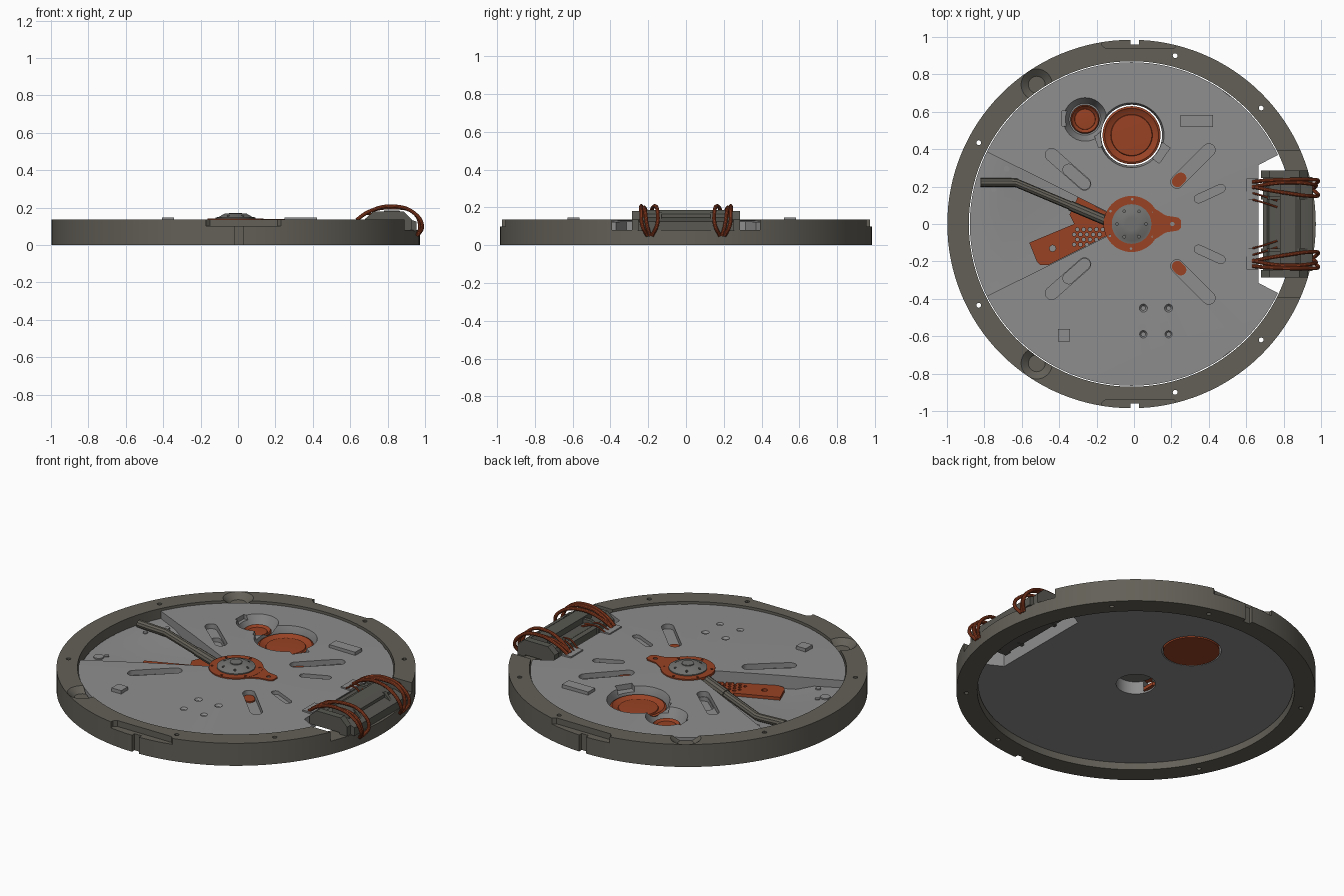
import bpy, bmesh, math
from mathutils import Vector

if "Cube" in bpy.data.objects:
    bpy.data.objects.remove(bpy.data.objects["Cube"])

CX = -0.013  # centre of the round body


def material(name, rgb):
    m = bpy.data.materials.new(name)
    m.diffuse_color = (*rgb, 1)
    m.use_nodes = True
    m.node_tree.nodes["Principled BSDF"].inputs["Base Color"].default_value = m.diffuse_color
    return m


OLIVE = material("dark olive grey", (0.125, 0.117, 0.096))
GREY = material("plate grey", (0.27, 0.27, 0.27))
ORANGE = material("burnt orange", (0.32, 0.055, 0.018))
DARK = material("housing dark grey", (0.10, 0.098, 0.085))
HUB = material("hub grey", (0.17, 0.17, 0.165))


def finish(name, bm, mat):
    bmesh.ops.remove_doubles(bm, verts=bm.verts, dist=1e-5)
    bmesh.ops.recalc_face_normals(bm, faces=bm.faces)
    me = bpy.data.meshes.new(name)
    bm.to_mesh(me)
    bm.free()
    me.materials.append(mat)
    ob = bpy.data.objects.new(name, me)
    bpy.context.collection.objects.link(ob)
    return ob


def lathe(name, prof, mat=GREY, c=(CX, 0), n=64, a0=0, a1=360):
    """Sweep a closed (r, z) profile about a vertical axis, fully or as a sector."""
    bm = bmesh.new()
    full = a1 - a0 == 360
    rings = []
    for i in range(n if full else n + 1):
        a = math.radians(a0 + (a1 - a0) * i / n)
        rings.append([bm.verts.new((c[0] + r * math.cos(a), c[1] + r * math.sin(a), z)) for r, z in prof])
    m = len(prof)
    for i in range(n):
        p, q = rings[i], rings[(i + 1) % len(rings)]
        for j in range(m):
            bm.faces.new((p[j], q[j], q[(j + 1) % m], p[(j + 1) % m]))
    if not full:
        bm.faces.new(rings[0])
        bm.faces.new(rings[-1])
    return finish(name, bm, mat)


def prism(name, pts, z0, z1, mat=GREY):
    bm = bmesh.new()
    f = bm.faces.new([bm.verts.new((x, y, z0)) for x, y in pts])
    r = bmesh.ops.extrude_face_region(bm, geom=[f])
    bmesh.ops.translate(bm, vec=(0, 0, z1 - z0), verts=[v for v in r["geom"] if isinstance(v, bmesh.types.BMVert)])
    return finish(name, bm, mat)


def side_prism(name, prof, y0, y1, mat):
    """Extrude an (x, z) profile along y."""
    bm = bmesh.new()
    f = bm.faces.new([bm.verts.new((x, y0, z)) for x, z in prof])
    r = bmesh.ops.extrude_face_region(bm, geom=[f])
    bmesh.ops.translate(bm, vec=(0, y1 - y0, 0), verts=[v for v in r["geom"] if isinstance(v, bmesh.types.BMVert)])
    return finish(name, bm, mat)


def rect(x, y, w, h, deg=0):
    a = math.radians(deg)
    return [(x + u * w / 2 * math.cos(a) - v * h / 2 * math.sin(a), y + u * w / 2 * math.sin(a) + v * h / 2 * math.cos(a))
            for u, v in ((-1, -1), (1, -1), (1, 1), (-1, 1))]


def stadium(p, q, w, n=10):
    p, q = Vector(p), Vector(q)
    a = math.atan2(q.y - p.y, q.x - p.x)
    pts = []
    for c, s in ((q, a - math.pi / 2), (p, a + math.pi / 2)):
        pts += [(c.x + w / 2 * math.cos(s + math.pi * i / n), c.y + w / 2 * math.sin(s + math.pi * i / n)) for i in range(n + 1)]
    return pts


def disc(name, x, y, r, z0, z1, mat=GREY, n=24):
    return lathe(name, [(0, z0), (r, z0), (r, z1), (0, z1)], mat, (x, y), n)


def cut(ob, cutters):
    for c in cutters:
        c.hide_render = True
        m = ob.modifiers.new("cut", "BOOLEAN")
        m.object, m.operation, m.solver = c, "DIFFERENCE", "EXACT"
    bpy.context.view_layer.update()
    me = bpy.data.meshes.new_from_object(ob.evaluated_get(bpy.context.evaluated_depsgraph_get()))
    ob.modifiers.clear()
    ob.data = me
    for c in cutters:
        bpy.data.objects.remove(c)


def tube(name, pts, r, mat, kind="BEZIER"):
    cu = bpy.data.curves.new(name, "CURVE")
    cu.dimensions, cu.bevel_depth, cu.bevel_resolution, cu.use_fill_caps = "3D", r, 3, True
    s = cu.splines.new(kind)
    if kind == "BEZIER":
        s.bezier_points.add(len(pts) - 1)
        for b, p in zip(s.bezier_points, pts):
            b.co, b.handle_left_type, b.handle_right_type = p, "AUTO", "AUTO"
    else:
        s.points.add(len(pts) - 1)
        for b, p in zip(s.points, pts):
            b.co = (*p, 1)
    cu.materials.append(mat)
    ob = bpy.data.objects.new(name, cu)
    bpy.context.collection.objects.link(ob)


SIDES = (1, -1)

# outer ring with scoops, edge recesses, notches, bolt holes and housing gap
ring = lathe("outer_ring", [(0.87, 0), (0.985, 0), (0.985, 0.136), (0.87, 0.136)], OLIVE, n=128)
cs = [prism("c", [(0.70, -0.39), (1.1, -0.39), (1.1, 0.39), (0.70, 0.39)], 0.08, 0.2)]
for s in SIDES:
    cs.append(prism("c", [(-0.17, s * 1.1), (-0.17, s * 0.955), (-0.15, s * 0.937), (0.21, s * 0.937), (0.23, s * 0.955), (0.23, s * 1.1)], 0.1, 0.2))
    cs.append(prism("c", rect(0.003, s * 1.0, 0.046, 0.08), -0.1, 0.3))
    cs.append(lathe("c", [(0, 0.105), (0.045, 0.105), (0.085, 0.137), (0.085, 0.2), (0, 0.2)], c=(-0.52, s * 0.745), n=32))
    cs += [disc("c", x, s * y, 0.013, -0.1, 0.3, n=12) for x, y in ((0.22, 0.9), (0.68, 0.62), (-0.83, 0.435))]
cut(ring, cs)

# main plate, slightly domed
plate = lathe("main_plate", [(0.108, 0.04), (0.865, 0.04), (0.865, 0.123), (0.5, 0.131), (0.108, 0.134)], n=128)
cs = [lathe("c", [(0.05, 0.052), (0.60, 0.052), (0.70, 0.078), (0.9, 0.078), (0.9, 0.2), (0.05, 0.2)], n=24, a0=153.5, a1=206.5),
      prism("c", [(0.665, -0.315), (0.80, -0.385), (1, -0.385), (1, 0.385), (0.80, 0.385), (0.665, 0.315)], 0, 0.2),
      lathe("c", [(0, 0), (0.163, 0), (0.163, 0.09), (0.192, 0.2), (0, 0.2)], c=(CX, 0.475), n=48),
      lathe("c", [(0, 0.05), (0.085, 0.05), (0.125, 0.15), (0, 0.15)], c=(-0.262, 0.56), n=40),
      prism("c", rect(0.115, 0.40, 0.12, 0.10, -35), 0.1, 0.2),
      prism("c", rect(-0.165, 0.46, 0.08, 0.08, 20), 0.1, 0.2),
      prism("c", rect(-0.345, 0.565, 0.08, 0.08), 0.1, 0.2)]
for s in SIDES:
    cs.append(prism("c", stadium((-0.44, s * 0.37), (-0.265, s * 0.215), 0.068), 0.10, 0.2))
    cs.append(prism("c", stadium((-0.35, s * 0.29), (-0.265, s * 0.215), 0.060), 0.075, 0.2))
    cs.append(prism("c", stadium((0.23, s * 0.225), (0.40, s * 0.395), 0.068), 0.10, 0.2))
    cs.append(prism("c", stadium((0.345, s * 0.135), (0.465, s * 0.19), 0.045), 0.11, 0.2))
    cs.append(prism("c", rect(0.50, s * 0.715, 0.06, 0.035, -s * 40), 0.105, 0.2))
for x in (0.05, 0.185):
    for y in (-0.45, -0.59):
        cs.append(lathe("c", [(0, 0.118), (0.012, 0.118), (0.028, 0.14), (0, 0.14)], c=(x, y), n=20))
cut(plate, cs)

# small raised parts on the plate
prism("raised_bar", rect(0.335, 0.55, 0.175, 0.065), 0.12, 0.147)
prism("raised_block", rect(-0.375, -0.595, 0.065, 0.065), 0.12, 0.147)
for s in SIDES:
    prism("slot_insert", stadium((0.232, s * 0.227), (0.25, s * 0.245), 0.06), 0.09, 0.108, ORANGE)
    prism("cable_pad", rect(0.633, s * 0.185, 0.065, 0.115), 0.12, 0.136)
    disc("shelf_stud", -0.68, s * 0.295, 0.015, 0.07, 0.086, n=16)
    disc("shelf_stud_small", -0.75, s * 0.185, 0.014, 0.07, 0.084, n=16)
disc("shelf_cap", -0.775, -0.225, 0.028, 0.07, 0.086)


# round lenses with a stepped dish
def lens(name, x, y, r, z0, z1):
    lathe(name, [(0, z0), (r, z0), (r, z1), (r * 0.93, z1 + 0.006), (r * 0.88, z1), (r * 0.72, z1 - 0.01), (r * 0.70, z1 - 0.004), (0, z1)],
          ORANGE, (x, y), 48)


lens("large_lens", CX, 0.475, 0.155, 0.037, 0.088)
lens("small_lens", -0.262, 0.56, 0.077, 0.045, 0.078)

# hub: orange collar with tab, stepped cap on top
collar = lathe("hub_collar", [(0.09, 0.125), (0.15, 0.125), (0.15, 0.141), (0.09, 0.141)], ORANGE, n=48)
tab = prism("hub_tab", [(0.10, -0.09), (0.17, -0.045), (0.235, -0.035), (0.25, -0.02), (0.25, 0.02), (0.235, 0.035), (0.17, 0.045), (0.10, 0.09)], 0.126, 0.14, ORANGE)
cut(tab, [disc("c", 0.205, 0, 0.012, 0.1, 0.2, n=12)])
cut(collar, [disc("c", CX + 0.132 * math.cos(i * math.pi / 3 + 0.5), 0.132 * math.sin(i * math.pi / 3 + 0.5), 0.007, 0.1, 0.2, n=10) for i in range(6)])
cap = lathe("hub_cap", [(0, 0.115), (0.106, 0.115), (0.106, 0.147), (0.09, 0.15), (0.06, 0.167), (0.034, 0.167), (0.034, 0.172), (0, 0.172)], HUB, n=48)
cut(cap, [disc("c", CX + 0.078 * math.cos(i * math.pi / 3), 0.078 * math.sin(i * math.pi / 3), 0.007, 0.14, 0.2, n=10) for i in range(6)])

# perforated orange panel in the sunken sector
panel = prism("sector_panel", [(-0.56, -0.10), (-0.52, -0.20), (-0.50, -0.22), (-0.46, -0.22), (-0.10, -0.04), (-0.10, 0.04), (-0.30, 0.145), (-0.345, 0.05), (-0.32, 0.0)], 0.05, 0.07, ORANGE)
cut(panel, [disc("c", -0.435, -0.13, 0.017, 0, 0.2, n=12)] +
    [disc("c", -0.32 + 0.034 * i + 0.017 * (j % 2), -0.11 + 0.027 * j, 0.010, 0, 0.2, n=8) for i in range(5) for j in range(4)])

# cranked arm
tube("arm", [(-0.13, 0.01, 0.112), (-0.63, 0.22, 0.095), (-0.66, 0.222, 0.095), (-0.82, 0.222, 0.102)], 0.023, OLIVE, "POLY")
tube("arm_sleeve", [(-0.15, 0.018, 0.112), (-0.34, 0.098, 0.105)], 0.027, OLIVE, "POLY")

# cable housing: end plates, lower body, top strips
END = [(0.68, 0.09), (0.68, 0.14), (0.725, 0.18), (0.885, 0.18), (0.93, 0.135), (0.93, 0.08), (0.88, 0.08), (0.88, 0.09)]
for s in SIDES:
    side_prism("housing_end", END, s * 0.245, s * 0.285, DARK)
    side_prism("housing_rib", [(x, z - 0.004) for x, z in END], s * 0.13, s * 0.15, DARK)
side_prism("housing_body", [(0.69, 0.09), (0.69, 0.125), (0.73, 0.15), (0.88, 0.15), (0.955, 0.125), (0.955, 0.075), (0.88, 0.075)], -0.25, 0.25, DARK)
side_prism("housing_strip", [(0.78, 0.14), (0.78, 0.185), (0.86, 0.185), (0.89, 0.165), (0.89, 0.14)], -0.21, 0.21, DARK)
side_prism("housing_lip", [(0.69, 0.12), (0.69, 0.145), (0.71, 0.155), (0.73, 0.14)], -0.22, 0.22, DARK)

# looping cables and short leads, mirrored front to back
for s in SIDES:
    for i, ys in enumerate(((0.225, 0.232, 0.237, 0.237, 0.23, 0.205), (0.195, 0.21, 0.222, 0.215, 0.205, 0.19), (0.20, 0.185, 0.165, 0.15, 0.155, 0.18))):
        xz = ((0.635, 0.135), (0.70, 0.178), (0.82, 0.207 - 0.008 * (i == 1)), (0.94, 0.172), (0.985 - 0.012 * (i == 1), 0.10), (0.96, 0.05))
        tube("cable", [(x, s * y, z) for (x, z), y in zip(xz, ys)], 0.010, ORANGE)
    for y in (0.165, 0.13):
        tube("short_lead", [(0.635, s * y, 0.135), (0.69, s * (y - 0.015), 0.165), (0.765, s * (y - 0.04), 0.15)], 0.005, ORANGE)

# curves to meshes, smooth shading with sharp edges
bpy.ops.object.select_all(action="SELECT")
bpy.context.view_layer.objects.active = ring
bpy.ops.object.convert(target="MESH")
bpy.ops.object.shade_smooth_by_angle(angle=math.radians(30))
